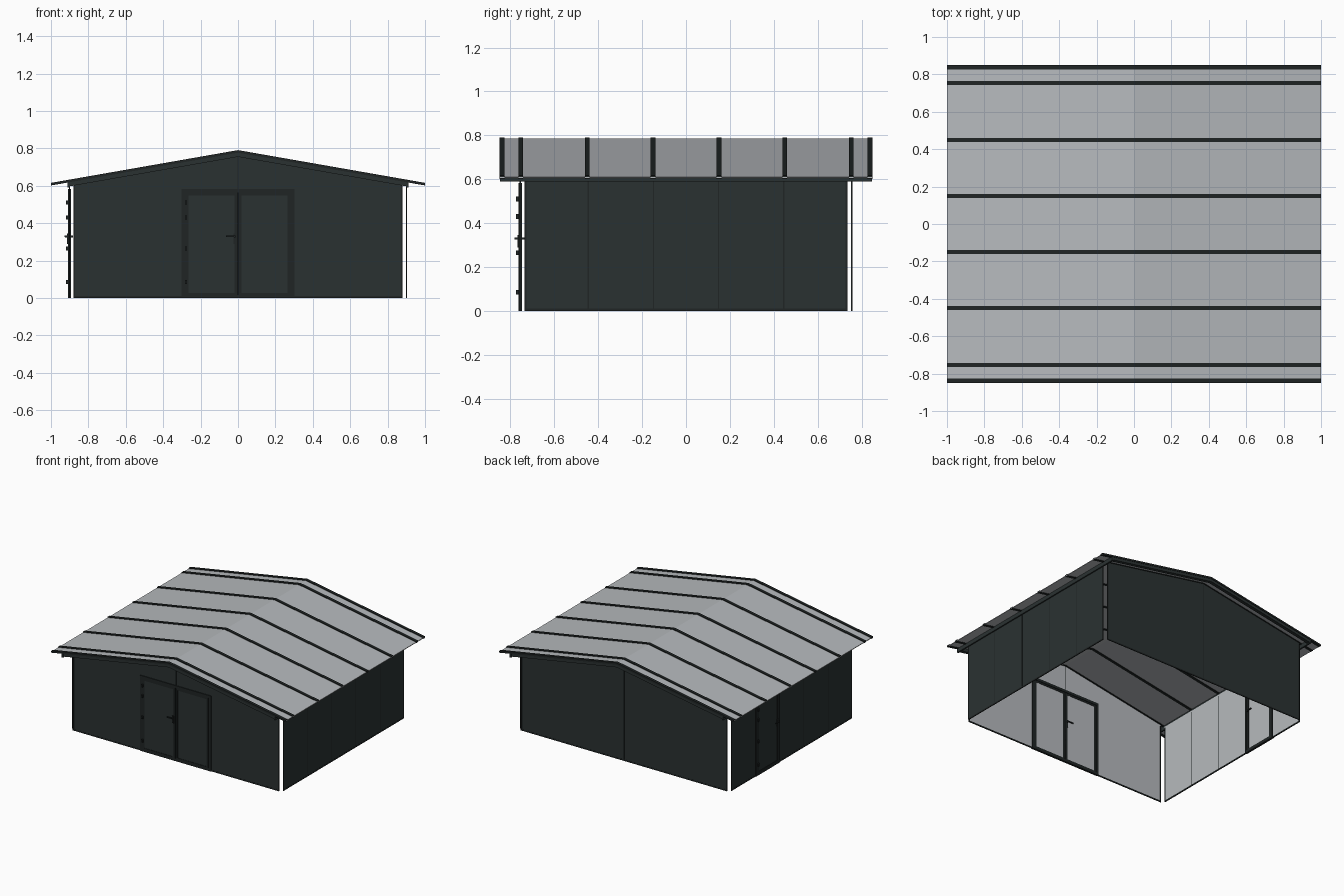
import bpy, bmesh
from mathutils import Vector

if "Cube" in bpy.data.objects:
    bpy.data.objects.remove(bpy.data.objects["Cube"])


def material(name, rgb):
    m = bpy.data.materials.new(name)
    m.use_nodes = True
    m.diffuse_color = (*rgb, 1)
    bsdf = m.node_tree.nodes["Principled BSDF"]
    bsdf.inputs["Base Color"].default_value = (*rgb, 1)
    bsdf.inputs["Roughness"].default_value = 0.6
    return m


CHARCOAL = material("charcoal", (0.023, 0.031, 0.031))
TRIM = material("dark trim", (0.014, 0.018, 0.018))
GREY = material("light grey", (0.47, 0.49, 0.51))


def prism(name, pts, axis, lo, hi, mat, inner=None):
    """Extrude a profile of (side, height) points along x or y.
    With inner set, the face turned to the building centre takes that material."""
    def place(u, z, d):
        return Vector((u, d, z)) if axis == "y" else Vector((d, u, z))
    bm = bmesh.new()
    face = bm.faces.new([bm.verts.new(place(u, z, lo)) for u, z in pts])
    ext = bmesh.ops.extrude_face_region(bm, geom=[face])
    moved = [v for v in ext["geom"] if isinstance(v, bmesh.types.BMVert)]
    bmesh.ops.translate(bm, verts=moved, vec=place(0, 0, hi - lo))
    bmesh.ops.recalc_face_normals(bm, faces=bm.faces[:])
    mesh = bpy.data.meshes.new(name)
    mesh.materials.append(mat)
    if inner:
        mesh.materials.append(inner)
        side = 1 if lo + hi > 0 else -1
        k = 1 if axis == "y" else 0
        for f in bm.faces:
            f.material_index = int(f.normal[k] * side < -0.9)
    bm.to_mesh(mesh)
    bm.free()
    ob = bpy.data.objects.new(name, mesh)
    bpy.context.scene.collection.objects.link(ob)
    return ob


def rect(u0, u1, z0, z1):
    return [(u0, z0), (u1, z0), (u1, z1), (u0, z1)]


APEX, SLOPE = 0.785, 0.175
WALL_X, WALL_Y = 0.90, 0.755      # wall planes
HALF_X, HALF_Y = 0.88, 0.735      # panel half widths, leaving open corners
ROOF_Y, DOOR_Z = 0.848, 0.575
T = 0.002                         # half panel thickness


def roof_z(x):
    return APEX - SLOPE * abs(x)


def roof_band(half, low, high):
    """Bent strip following both roof slopes."""
    xs = (-half, 0, half)
    return ([(x, roof_z(x) + low) for x in xs]
            + [(x, roof_z(x) + high) for x in reversed(xs)])


# Gable walls: the front one has the double door opening
top = [(x, roof_z(x) - 0.005) for x in (HALF_X, 0, -HALF_X)]
opening = [(-0.3, 0), (-0.3, DOOR_Z), (0.3, DOOR_Z), (0.3, 0)]
prism("front_wall", [(-HALF_X, 0)] + opening + [(HALF_X, 0)] + top, "y",
      -WALL_Y - T, -WALL_Y + T, CHARCOAL, GREY)
prism("back_wall", [(-HALF_X, 0), (HALF_X, 0)] + top, "y",
      WALL_Y - T, WALL_Y + T, CHARCOAL, GREY)
prism("front_seam", rect(-0.003, 0.003, DOOR_Z, APEX - 0.006), "y",
      -WALL_Y - 0.003, -WALL_Y + 0.003, TRIM)
prism("back_seam", rect(-0.003, 0.003, 0, APEX - 0.006), "y",
      WALL_Y - 0.003, WALL_Y + 0.003, TRIM)

# Side walls of five panels; the right wall leaves room for a door
joints = (-HALF_Y, -0.445, -0.148, 0.148, 0.445, HALF_Y)
for side, label in ((1, "left"), (-1, "right")):
    x = side * WALL_X
    for i in range(5):
        bottom = DOOR_Z if side < 0 and i == 3 else 0
        prism(f"{label}_wall_panel_{i + 1}",
              rect(joints[i], joints[i + 1], bottom, 0.61), "x",
              x - T, x + T, CHARCOAL, GREY)
    for y in joints[1:-1]:
        prism(f"{label}_wall_seam", rect(y - 0.003, y + 0.003, 0, 0.6), "x",
              x - 0.003, x + 0.003, TRIM)

# Base tracks and corner edges of the walls
for s in (-1, 1):
    for name, axis, pos, half, height in (("gable", "y", WALL_Y, HALF_X, 0.615),
                                          ("side", "x", WALL_X, HALF_Y, 0.6)):
        d = s * pos
        prism(f"{name}_base_track", rect(-half, half, 0, 0.01), axis,
              d - 0.003, d + 0.003, TRIM)
        for e in (-1, 1):
            u = e * (half - 0.004)
            prism(f"{name}_corner_edge", rect(u - 0.004, u + 0.004, 0, height),
                  axis, d - 0.003, d + 0.003, TRIM)

# Roof sheet, battens over the sheet joints, gable rafters and eave plates
prism("roof_sheet", roof_band(1, -0.005, 0), "y", -ROOF_Y, ROOF_Y, GREY)
for y in (0.15, 0.45, 0.753, 0.838):
    for s in (-1, 1):
        prism("roof_batten", roof_band(1, -0.008, 0.006), "y",
              s * y - 0.011, s * y + 0.011, TRIM)
for s in (-1, 1):
    prism("gable_rafter", roof_band(0.91, -0.03, -0.005), "y",
          s * 0.833 - 0.013, s * 0.833 + 0.013, CHARCOAL)
    prism("eave_plate", rect(-ROOF_Y, ROOF_Y, 0.59, 0.622), "x",
          s * 0.905 - 0.006, s * 0.905 + 0.006, CHARCOAL)


def frame(name, u0, u1, z0, z1, w, axis, pos, half, mat):
    """Rectangular frame made of two posts and two rails."""
    for part, r in (("post", rect(u0, u0 + w, z0, z1)),
                    ("post", rect(u1 - w, u1, z0, z1)),
                    ("top_rail", rect(u0 + w, u1 - w, z1 - w, z1)),
                    ("bottom_rail", rect(u0 + w, u1 - w, z0, z0 + w))):
        prism(f"{name}_{part}", r, axis, pos - half, pos + half, mat)


def door_leaf(name, u0, u1, axis, pos):
    prism(f"{name}_panel", rect(u0, u1, 0.012, 0.56), axis,
          pos - 0.003, pos + 0.003, CHARCOAL, GREY)
    frame(name, u0, u1, 0.012, 0.565, 0.016, axis, pos, 0.006, TRIM)


def door_hardware(name, hinge, latch, axis, pos):
    for z in (0.085, 0.265, 0.43, 0.51):
        prism(f"{name}_hinge", rect(hinge - 0.006, hinge + 0.006, z - 0.011, z + 0.011),
              axis, pos - 0.015, pos, TRIM)
    # Spindle through the leaf with a lever on each face
    prism(f"{name}_spindle", rect(latch - 0.004, latch + 0.004, 0.325, 0.335),
          axis, pos - 0.022, pos + 0.022, TRIM)
    inward = 0.045 if hinge > latch else -0.045
    ends = sorted((latch, latch + inward))
    for d in (-0.02, 0.02):
        prism(f"{name}_lever", rect(*ends, 0.326, 0.334), axis,
              pos + d - 0.003, pos + d + 0.003, TRIM)
    prism(f"{name}_lock_plate", rect(latch - 0.007, latch + 0.007, 0.29, 0.345),
          axis, pos - 0.009, pos + 0.009, TRIM)


# Front double door
frame("front_door_frame", -0.302, 0.302, 0, 0.582, 0.02, "y", -WALL_Y, 0.008, TRIM)
door_leaf("front_right_leaf", -0.28, -0.003, "y", -WALL_Y - 0.002)
door_leaf("front_left_leaf", 0.003, 0.28, "y", -WALL_Y - 0.002)
door_hardware("front_door", -0.278, -0.018, "y", -WALL_Y - 0.004)

# Single door in the right wall
frame("side_door_frame", 0.148, 0.445, 0, 0.582, 0.02, "x", -WALL_X, 0.008, TRIM)
door_leaf("side_door_leaf", 0.168, 0.425, "x", -WALL_X - 0.002)
door_hardware("side_door", 0.42, 0.18, "x", -WALL_X - 0.004)
